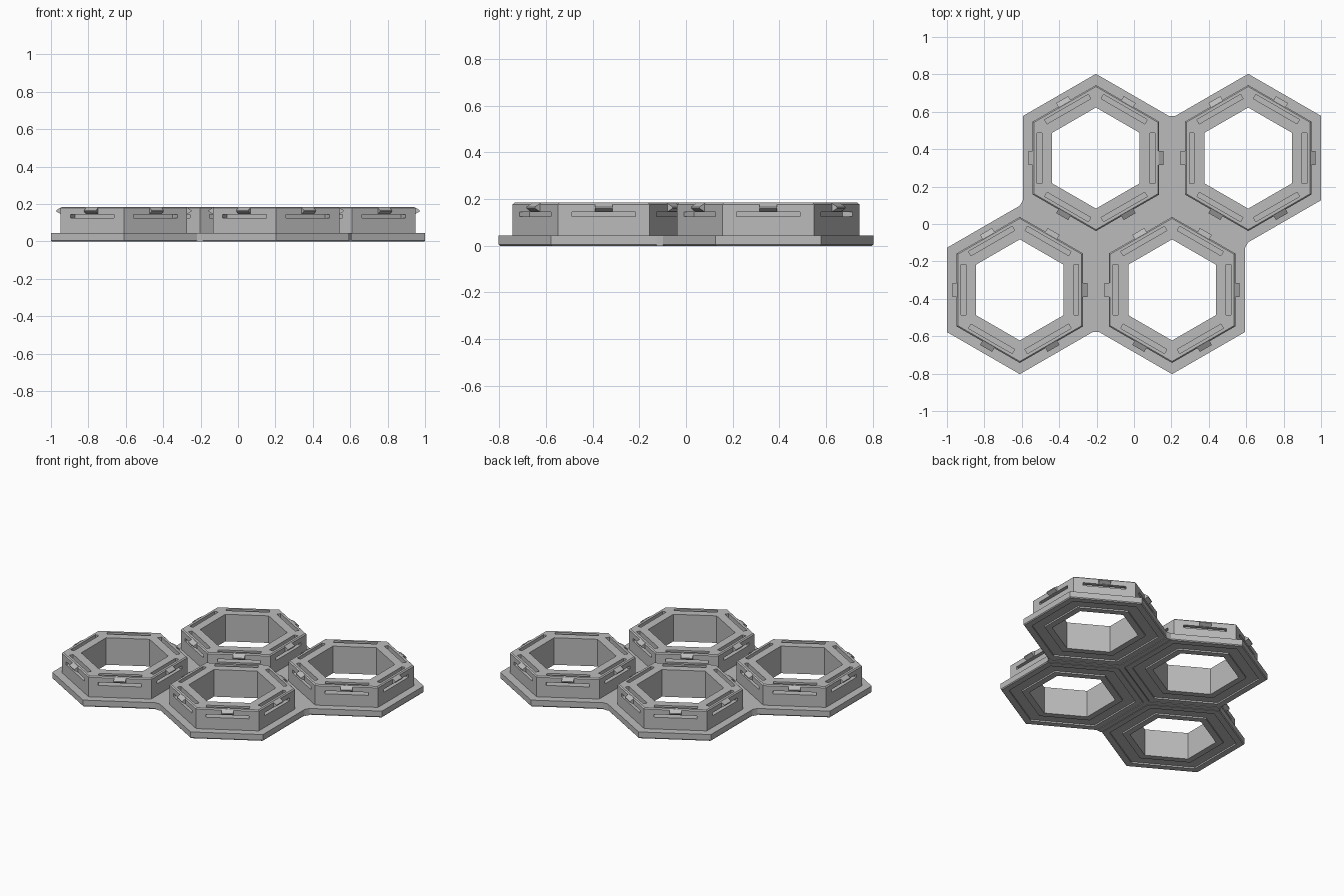
import bpy, bmesh, math
from itertools import combinations
from mathutils import Vector, Matrix

if "Cube" in bpy.data.objects:
    bpy.data.objects.remove(bpy.data.objects["Cube"], do_unlink=True)

PITCH = 0.814                 # distance between neighbouring cells
ROW = PITCH * math.sqrt(3) / 4
OUTER, WALL, HOLE = 0.39, 0.338, 0.234   # distances to the flat sides
BASE_H, TOP = 0.045, 0.185
CORNER = 1 / math.cos(math.pi / 6)
CENTRES = [Vector((x * PITCH, y * ROW, 0)) for x, y in
           ((-0.25, 1), (0.75, 1), (-0.75, -1), (0.25, -1))]

grey = bpy.data.materials.new("plain_grey")
grey.use_nodes = True
colour = (0.5, 0.5, 0.5, 1)
grey.diffuse_color = colour
grey.node_tree.nodes["Principled BSDF"].inputs["Base Color"].default_value = colour


def make_object(name, bm):
    bmesh.ops.recalc_face_normals(bm, faces=bm.faces)
    mesh = bpy.data.meshes.new(name)
    bm.to_mesh(mesh)
    bm.free()
    mesh.materials.append(grey)
    obj = bpy.data.objects.new(name, mesh)
    bpy.context.collection.objects.link(obj)
    return obj


def prism(bm, start, end):
    """Closed solid between two matching outlines."""
    a = [bm.verts.new(p) for p in start]
    b = [bm.verts.new(p) for p in end]
    bm.faces.new(a)
    bm.faces.new(b)
    for i in range(len(a)):
        j = (i + 1) % len(a)
        bm.faces.new((a[i], a[j], b[j], b[i]))


def hex_ring(profile):
    """Sweep a closed (flat distance, height) profile round six corners."""
    bm = bmesh.new()
    loops = []
    for k in range(6):
        a = math.radians(30 + 60 * k)
        loops.append([bm.verts.new((r * CORNER * math.cos(a), r * CORNER * math.sin(a), z))
                      for r, z in profile])
    n = len(profile)
    for k in range(6):
        p, q = loops[k], loops[(k + 1) % 6]
        for i in range(n):
            j = (i + 1) % n
            bm.faces.new((p[i], p[j], q[j], q[i]))
    return bm


def on_each_side(profile, half):
    """Extrude a (flat distance, height) profile along all six sides."""
    bm = bmesh.new()
    for k in range(6):
        turn = Matrix.Rotation(k * math.pi / 3, 3, "Z")
        prism(bm, [turn @ Vector((r, -half, z)) for r, z in profile],
              [turn @ Vector((r, half, z)) for r, z in profile])
    return bm


# Cell: base flange, upright wall and shallow groove underneath
cell = make_object("hex_cell", hex_ring([
    (OUTER - 0.005, 0), (OUTER, 0.006), (OUTER, BASE_H), (WALL, BASE_H),
    (WALL, TOP - 0.007), (WALL - 0.007, TOP), (HOLE, TOP), (HOLE, 0),
    (0.275, 0), (0.275, 0.01), (0.345, 0.01), (0.345, 0)]))

# Slots: top slit joined to a side slit, freeing a springy strip
slot_in, slot_out = 0.289, 0.315
cutter = make_object("slot_cutter", on_each_side([
    (slot_in, 0.125), (WALL + 0.05, 0.125), (WALL + 0.05, 0.145),
    (slot_out, 0.145), (slot_out, TOP + 0.05), (slot_in, TOP + 0.05)], 0.135))
cutter.hide_render = True
cut = cell.modifiers.new("slots", "BOOLEAN")
cut.object = cutter
cut.operation = "DIFFERENCE"
cut.solver = "EXACT"
bpy.context.view_layer.update()
cut_mesh = bpy.data.meshes.new_from_object(
    cell.evaluated_get(bpy.context.evaluated_depsgraph_get()))
cell.modifiers.clear()
cell.data = cut_mesh
bpy.data.objects.remove(cutter, do_unlink=True)

# Snap tabs: wedges at the middle of every side
tabs = make_object("snap_tabs", on_each_side([
    (WALL - 0.01, 0.147), (WALL, 0.147), (WALL + 0.023, 0.16),
    (WALL + 0.023, 0.167), (WALL - 0.003, TOP - 0.002), (WALL - 0.01, TOP - 0.002)], 0.037))

# Repeat the cell and its tabs at every position
for part in (cell, tabs):
    part.location = CENTRES[0]
    for i, centre in enumerate(CENTRES[1:], 2):
        copy = part.copy()
        copy.name = f"{part.name}_{i}"
        copy.location = centre
        bpy.context.collection.objects.link(copy)


# Webs: strips between neighbours and triangles where three cells meet
def corner(centre, angle):
    return centre + OUTER * CORNER * Vector((math.cos(angle), math.sin(angle), 0))


def near(a, b):
    return (a - b).length < PITCH * 1.1


web = bmesh.new()
lift = Vector((0, 0, BASE_H))
outlines = []
for a, b in combinations(CENTRES, 2):
    if near(a, b):
        d = b - a
        ang, s = math.atan2(d.y, d.x), math.pi / 6
        outlines.append([corner(a, ang - s), corner(b, ang + math.pi + s),
                         corner(b, ang + math.pi - s), corner(a, ang + s)])
for trio in combinations(CENTRES, 3):
    if all(near(a, b) for a, b in combinations(trio, 2)):
        mid = sum(trio, Vector()) / 3
        outlines.append([corner(c, math.atan2(mid.y - c.y, mid.x - c.x)) for c in trio])
for outline in outlines:
    prism(web, outline, [p + lift for p in outline])
make_object("base_web", web)
